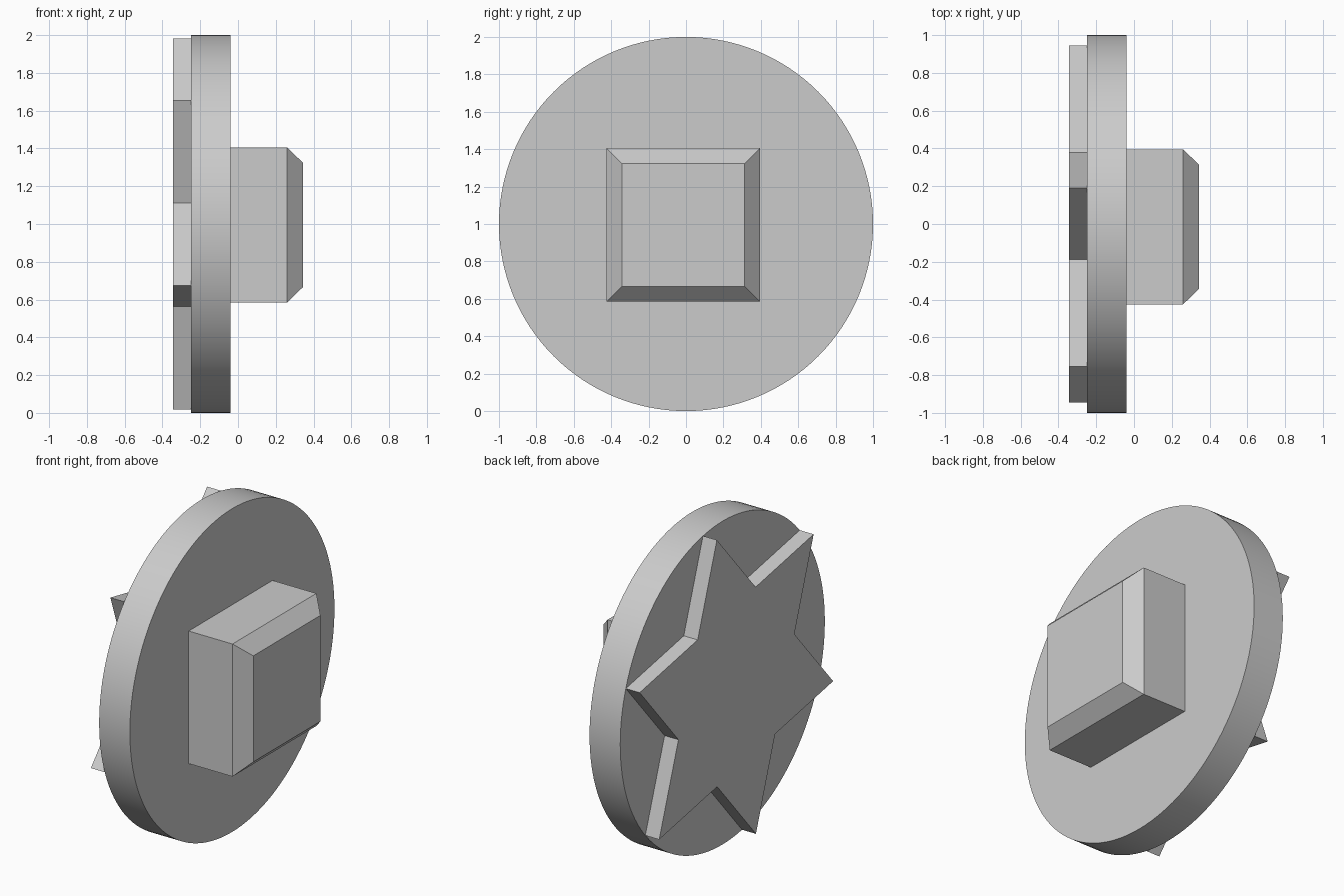
import bpy, bmesh
from math import cos, sin, pi, radians

if "Cube" in bpy.data.objects:
    bpy.data.objects.remove(bpy.data.objects["Cube"], do_unlink=True)

grey = bpy.data.materials.new("plain grey")
grey.use_nodes = True
colour = (0.6, 0.6, 0.6, 1)
grey.diffuse_color = colour
grey.node_tree.nodes["Principled BSDF"].inputs["Base Color"].default_value = colour


def loft(name, sections):
    """Closed solid through matching (x, outline) sections, outlines in y and z."""
    bm = bmesh.new()
    rings = [[bm.verts.new((x, y, z)) for y, z in outline] for x, outline in sections]
    bm.faces.new(rings[0])
    bm.faces.new(rings[-1])
    for a, b in zip(rings, rings[1:]):
        for i in range(len(a)):
            j = (i + 1) % len(a)
            bm.faces.new((a[i], a[j], b[j], b[i]))
    bmesh.ops.recalc_face_normals(bm, faces=bm.faces)
    mesh = bpy.data.meshes.new(name)
    bm.to_mesh(mesh)
    bm.free()
    mesh.materials.append(grey)
    obj = bpy.data.objects.new(name, mesh)
    bpy.context.collection.objects.link(obj)
    return obj


def polar(count, radii, start=0):
    """Outline around the disc centre, cycling through the radii."""
    points = []
    for i in range(count):
        r, a = radii[i % len(radii)], start + 2 * pi * i / count
        points.append((r * cos(a), 1 + r * sin(a)))
    return points


def square(half, y=-0.015, z=0.995):
    return [(y + a * half, z + b * half) for a, b in ((-1, -1), (1, -1), (1, 1), (-1, 1))]


# Round plate with a smooth rim
circle = polar(128, [1])
plate = loft("round_plate", [(-0.25, circle), (-0.04, circle)])
bpy.ops.object.select_all(action="DESELECT")
plate.select_set(True)
bpy.context.view_layer.objects.active = plate
bpy.ops.object.shade_smooth_by_angle(angle=radians(30))

# Six-pointed star on the left-hand face
star = polar(12, [1, 0.577], radians(19))
loft("star", [(-0.345, star), (-0.25, star)])

# Square block with a chamfered end on the other face
loft("square_block", [(-0.04, square(0.41)), (0.26, square(0.41)), (0.345, square(0.328))])
